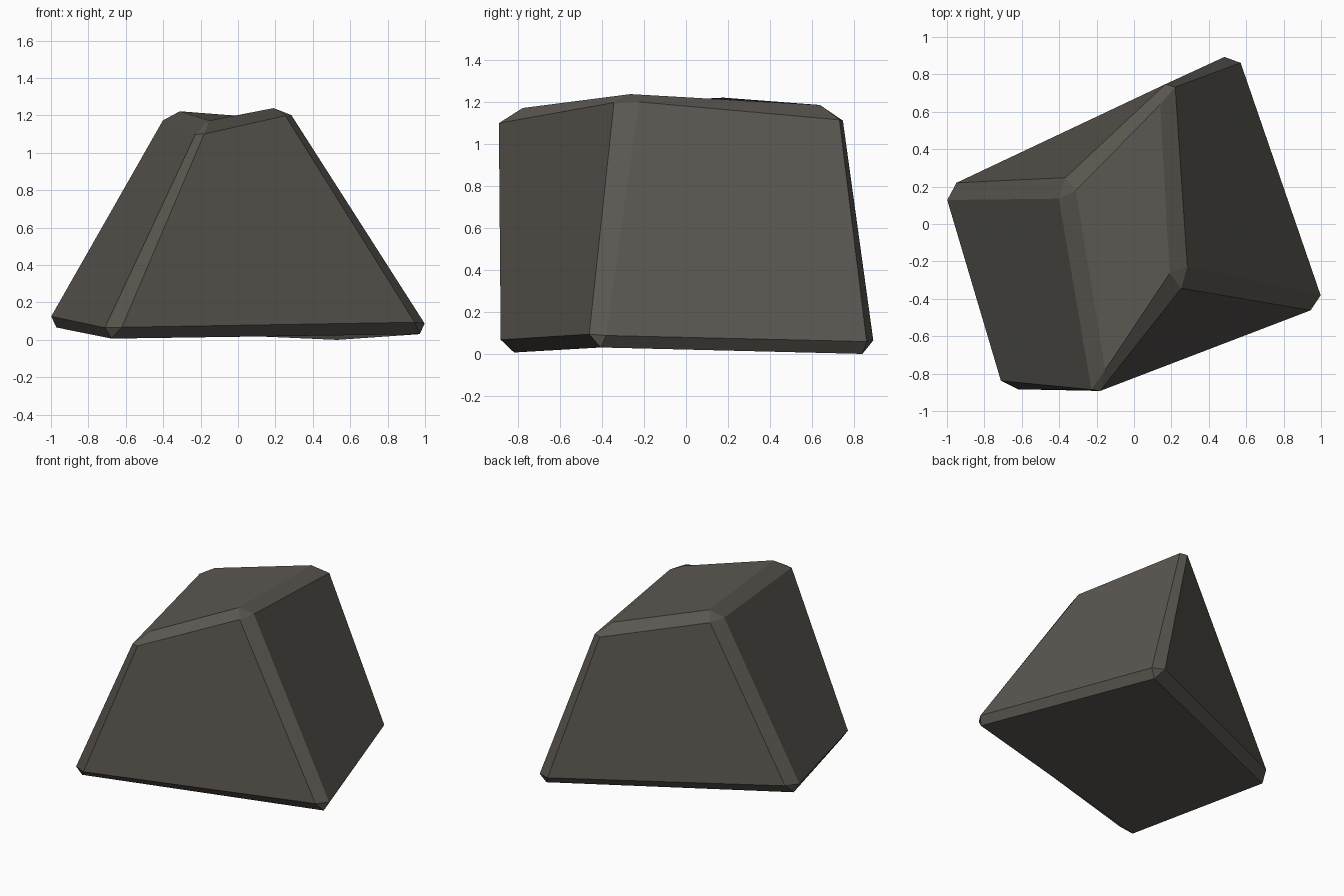
import bpy
import bmesh

cube = bpy.data.objects.get("Cube")
if cube:
    bpy.data.objects.remove(cube, do_unlink=True)

# Dark warm grey stone
stone = bpy.data.materials.new("dark_stone")
stone.use_nodes = True
color = (0.105, 0.095, 0.082, 1)
stone.diffuse_color = color
bsdf = next(n for n in stone.node_tree.nodes if n.type == "BSDF_PRINCIPLED")
bsdf.inputs["Base Color"].default_value = color
bsdf.inputs["Roughness"].default_value = 0.9

# Skewed block: matching lower and upper corners, counter-clockwise from the left
lower = [(-1.05, 0.19, 0.075), (-0.72, -0.898, 0.003),
         (1.057, -0.452, 0.035), (0.568, 0.93, -0.003)]
upper = [(-0.38, 0.2, 1.235), (-0.19, -0.952, 1.155),
         (0.253, -0.282, 1.263), (0.197, 0.79, 1.175)]

# The first corner of each warped face sets the diagonal along which it folds
bm = bmesh.new()
low = [bm.verts.new(p) for p in lower]
top = [bm.verts.new(p) for p in upper]
bm.faces.new(top[-1:] + top[:-1])
bm.faces.new(low[:1] + low[:0:-1])
for i in range(4):
    j = (i + 1) % 4
    bm.faces.new((low[j], top[j], top[i], low[i]))
bm.normal_update()

# Chipped edges and corners
bmesh.ops.bevel(bm, geom=bm.edges[:], offset=0.065, offset_type="OFFSET",
                segments=1, profile=0.5, affect="EDGES", clamp_overlap=True)

# Rest the lowest point on the ground
drop = min(v.co.z for v in bm.verts)
for v in bm.verts:
    v.co.z -= drop

mesh = bpy.data.meshes.new("rock")
bm.to_mesh(mesh)
bm.free()
mesh.materials.append(stone)
rock = bpy.data.objects.new("rock", mesh)
bpy.context.collection.objects.link(rock)
